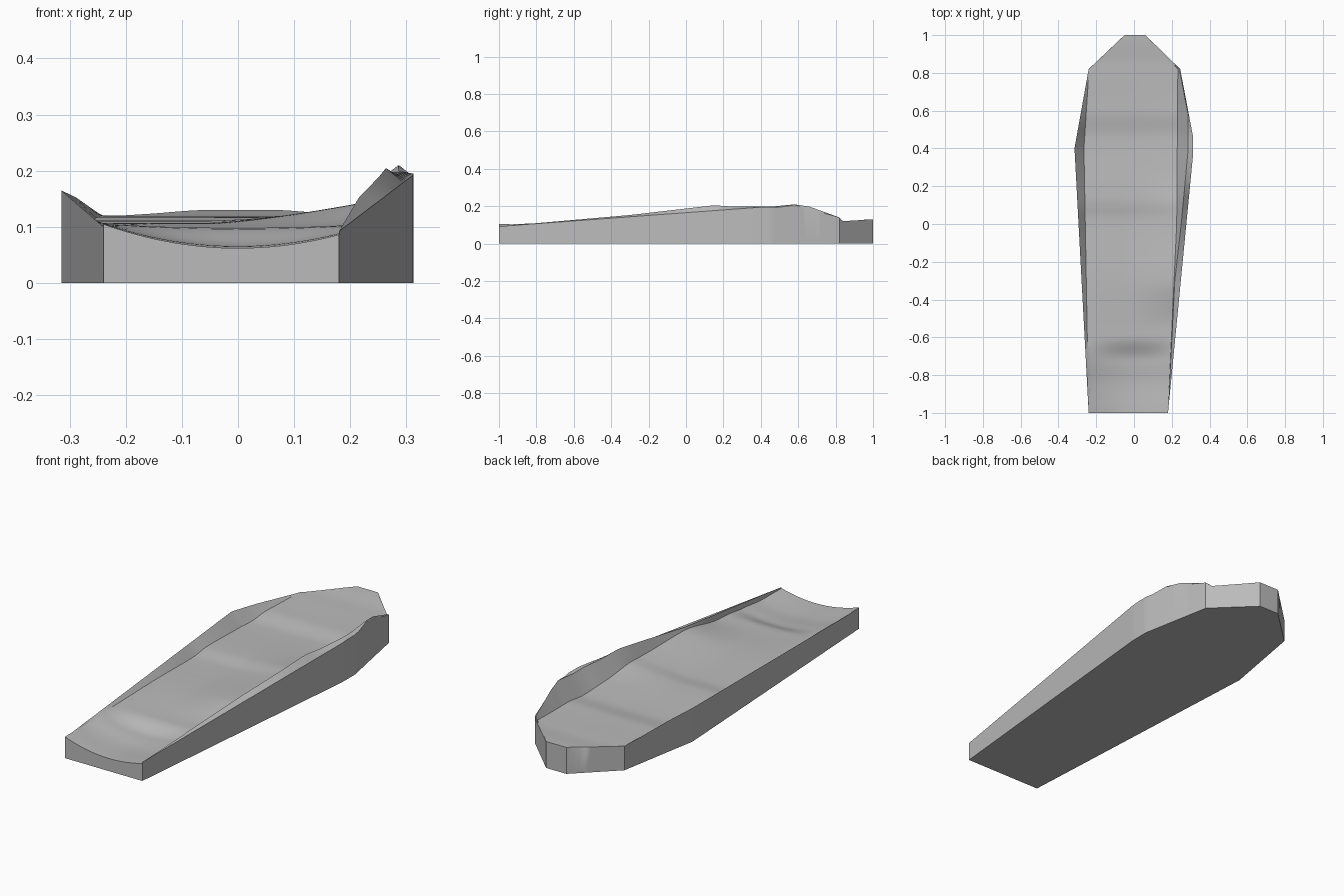
import bpy, bmesh, math

cube = bpy.data.objects.get("Cube")
if cube:
    bpy.data.objects.remove(cube)


def curve(keys, y, smooth=False):
    """Interpolate (y, value) pairs."""
    for (a, va), (b, vb) in zip(keys, keys[1:]):
        if y <= b:
            t = max(0, (y - a) / (b - a))
            if smooth:
                t = t * t * (3 - 2 * t)
            return va + (vb - va) * t
    return keys[-1][1]


# Outline and rims along the length
LEFT_X = [(-1, -.24), (.4, -.315), (.82, -.24), (1, -.05)]
LEFT_Z = [(-1, .1), (.4, .165), (.55, .152), (.82, .118), (1, .13)]
LEFT_IN = [(-1, -.24), (.4, -.265), (.82, -.238), (1, -.05)]
RIGHT_X = [(-1, .18), (.36, .312), (.46, .313), (.82, .245), (1, .06)]
RIGHT_Z = [(-1, .092), (.4, .195), (.5, .195), (.58, .207), (.82, .14), (.84, .12), (1, .13)]
RIDGE_X = [(-1, .18), (-.3, .216), (0, .25), (.4, .287), (.58, .286), (.82, .24), (1, .06)]
RIDGE_Z = [(-1, .092), (-.3, .153), (.15, .205), (.25, .198), (.46, .198), (.58, .21),
           (.66, .198), (.82, .14), (.84, .12), (1, .13)]
RIGHT_IN = [(-1, .18), (-.3, .212), (0, .226), (.82, .232), (1, .06)]

# Floor undulation, heel bowl and arch rise
FLOOR = [(-1, .062), (-.85, .058), (-.72, .066), (-.6, .098), (-.3, .107), (.02, .101),
         (.13, .111), (.46, .102), (.6, .117), (.84, .12), (1, .13)]
BOWL = [(-1, .036), (-.72, .034), (-.6, .006), (-.3, 0), (1, 0)]
ARCH = [(-1, 0), (-.55, 0), (-.29, .034), (.0, .028), (.3, .008), (.8, 0), (1, 0)]


def floor_z(x, y):
    z = curve(FLOOR, y, True) + curve(BOWL, y, True) * (x / .22) ** 2
    return z + curve(ARCH, y, True) * max(0, (x + .05) / .26) ** 1.4


def section(y):
    xl, xr = curve(LEFT_IN, y), curve(RIGHT_IN, y)
    pts = [(curve(LEFT_X, y), curve(LEFT_Z, y))]
    for i in range(25):
        x = xl + (xr - xl) * i / 24
        pts.append((x, floor_z(x, y)))
    pts.append((curve(RIDGE_X, y), curve(RIDGE_Z, y)))
    pts.append((curve(RIGHT_X, y), curve(RIGHT_Z, y)))
    return pts


# Lofted top surface with straight side walls and a flat base
rows = sorted({round(-1 + i * .02, 2) for i in range(101)})
bm = bmesh.new()
top, base = [], []
for y in rows:
    pts = section(y)
    top.append([bm.verts.new((x, y, z)) for x, z in pts])
    base.append([bm.verts.new((x, y, 0)) for x in (pts[0][0], pts[-1][0])])

for j in range(len(rows) - 1):
    a, b = top[j], top[j + 1]
    for i in range(len(a) - 1):
        bm.faces.new((a[i], a[i + 1], b[i + 1], b[i]))
    (l0, r0), (l1, r1) = base[j], base[j + 1]
    bm.faces.new((a[0], b[0], l1, l0))
    bm.faces.new((a[-1], r0, r1, b[-1]))
    bm.faces.new((l0, l1, r1, r0))
bm.faces.new(top[0][::-1] + base[0])
bm.faces.new(top[-1] + base[-1][::-1])
bmesh.ops.remove_doubles(bm, verts=bm.verts, dist=.0005)
bmesh.ops.recalc_face_normals(bm, faces=bm.faces)

mesh = bpy.data.meshes.new("insole")
bm.to_mesh(mesh)
bm.free()
insole = bpy.data.objects.new("insole", mesh)
bpy.context.collection.objects.link(insole)

# Plain grey material
grey = bpy.data.materials.new("light grey")
grey.use_nodes = True
colour = (.5, .5, .5, 1)
grey.diffuse_color = colour
grey.node_tree.nodes["Principled BSDF"].inputs["Base Color"].default_value = colour
mesh.materials.append(grey)

bpy.ops.object.select_all(action='DESELECT')
insole.select_set(True)
bpy.context.view_layer.objects.active = insole
bpy.ops.object.shade_smooth_by_angle(angle=math.radians(25))
